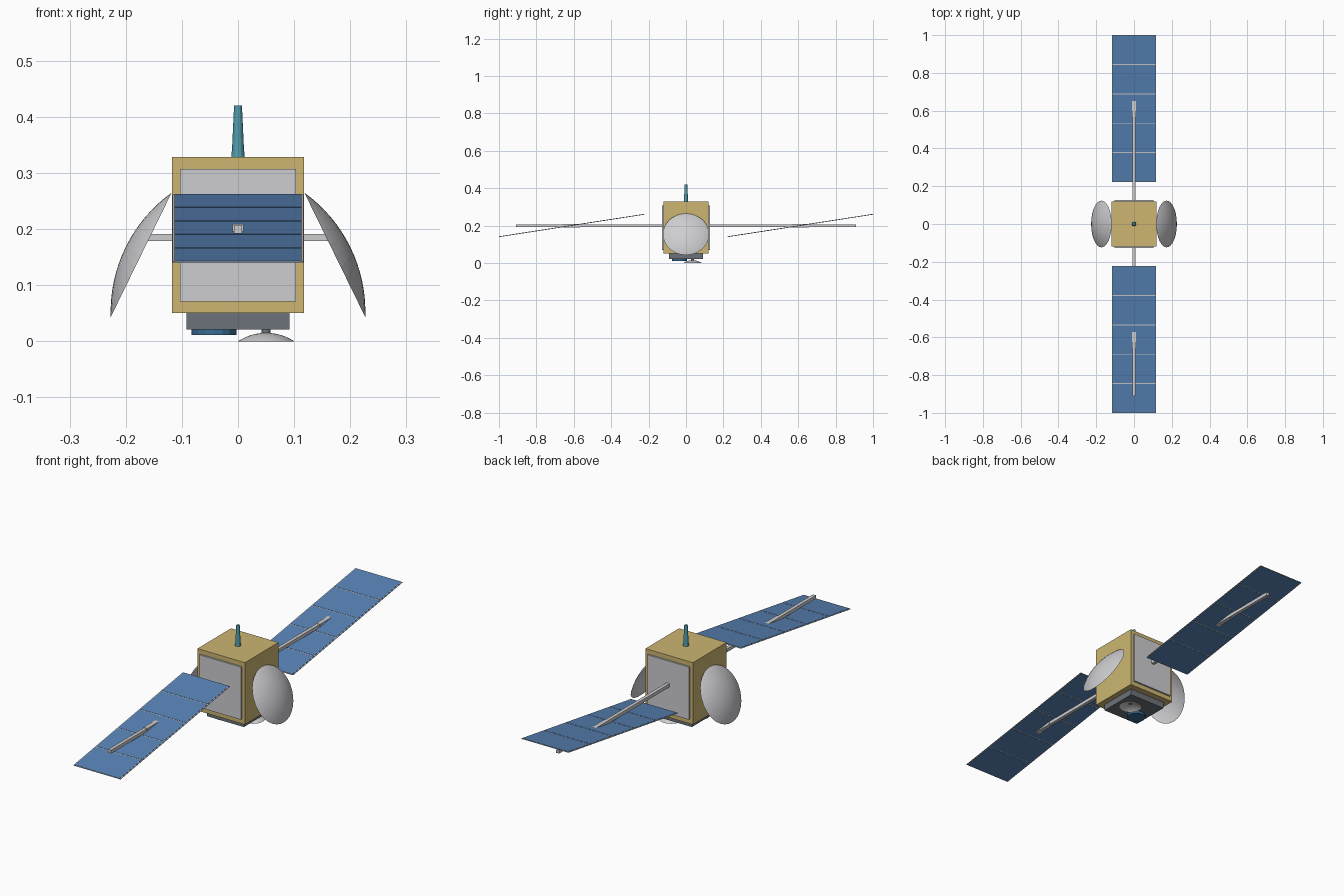
import bpy, bmesh, math
from mathutils import Vector, Matrix

cube = bpy.data.objects.get("Cube")
if cube:
    bpy.data.objects.remove(cube, do_unlink=True)


def material(name, rgb):
    lin = [((c / 255 + 0.055) / 1.055) ** 2.4 for c in rgb] + [1.0]
    m = bpy.data.materials.new(name)
    m.use_nodes = True
    m.diffuse_color = lin
    m.node_tree.nodes["Principled BSDF"].inputs["Base Color"].default_value = lin
    return m


GOLD = material("gold foil", (205, 182, 114))
WHITE = material("light grey", (206, 206, 209))
DARK = material("dark grey", (108, 114, 122))
CELL = material("solar blue", (87, 131, 181))
TEAL = material("antenna teal", (82, 155, 172))
LENS = material("sensor blue", (58, 108, 146))


def finish(name, bm, mat, matrix=Matrix()):
    bm.transform(matrix)
    bmesh.ops.recalc_face_normals(bm, faces=bm.faces)
    mesh = bpy.data.meshes.new(name)
    bm.to_mesh(mesh)
    bm.free()
    mesh.materials.append(mat)
    ob = bpy.data.objects.new(name, mesh)
    bpy.context.collection.objects.link(ob)
    return ob


def box(name, centre, size, mat, tilt=0.0):
    bm = bmesh.new()
    bmesh.ops.create_cube(bm, size=1)
    m = Matrix.Translation(centre) @ Matrix.Rotation(tilt, 4, 'X') @ Matrix.Diagonal((*size, 1))
    return finish(name, bm, mat, m)


def cone(name, base, r1, r2, height, mat, sides=12):
    bm = bmesh.new()
    bmesh.ops.create_cone(bm, cap_ends=True, segments=sides, radius1=r1, radius2=r2, depth=height)
    return finish(name, bm, mat, Matrix.Translation(Vector(base) + Vector((0, 0, height / 2))))


def dish(name, centre, radius, depth, tilt, mat):
    """Open bowl: an arc profile spun around its axis, rim at the centre point."""
    bm = bmesh.new()
    ball = (radius ** 2 + depth ** 2) / (2 * depth)
    half = math.asin(radius / ball)
    steps = 8
    arc = [bm.verts.new((ball * math.sin(half * i / steps), 0,
                         ball * math.cos(half * i / steps) - ball + depth))
           for i in range(steps + 1)]
    edges = [bm.edges.new(pair) for pair in zip(arc, arc[1:])]
    bmesh.ops.spin(bm, geom=arc + edges, cent=(0, 0, 0), axis=(0, 0, 1),
                   angle=math.tau, steps=32, use_merge=True)
    bmesh.ops.remove_doubles(bm, verts=bm.verts, dist=0.0001)
    return finish(name, bm, mat, Matrix.Translation(centre) @ Matrix.Rotation(tilt, 4, 'Y'))


# Main body with a cover plate on the front and back
box("body", (0, 0, 0.189), (0.236, 0.238, 0.278), GOLD)
for side, label in ((-1, "front"), (1, "back")):
    box(label + "_cover", (0, side * 0.122, 0.189), (0.206, 0.01, 0.236), WHITE)

# Base with sensor and small dish
box("base", (0, 0, 0.036), (0.184, 0.18, 0.03), DARK)
cone("base_sensor", (-0.043, -0.035, 0.011), 0.04, 0.04, 0.012, LENS, 16)
dish("base_dish", (0.05, 0.035, 0), 0.05, 0.015, 0, WHITE)
cone("base_dish_stem", (0.05, 0.035, 0.013), 0.008, 0.008, 0.012, DARK)

# Top antenna
cone("antenna_collar", (0, 0, 0.328), 0.012, 0.011, 0.012, TEAL)
cone("antenna", (0, 0, 0.335), 0.011, 0.007, 0.085, TEAL)

# Side dishes on short arms
for side, label in ((1, "left"), (-1, "right")):
    dish(label + "_dish", (side * 0.1725, 0, 0.154), 0.1235, 0.031,
         side * math.radians(63.9), WHITE)
    box(label + "_dish_arm", (side * 0.15, 0, 0.185), (0.07, 0.012, 0.012), WHITE)

# Solar wings: boom, hub, tilted frame and five cells
length, wing_y, wing_z, count = 0.786, 0.6115, 0.201, 5
tilt = math.atan2(0.12, 0.777)
along = Vector((0, math.cos(tilt), math.sin(tilt)))
pitch = length / count
for side, label in ((-1, "front"), (1, "back")):
    centre = Vector((0, side * wing_y, wing_z))
    box(label + "_boom", (0, side * 0.515, 0.2), (0.015, 0.79, 0.015), WHITE)
    box(label + "_boom_hub", (0, side * wing_y, 0.2), (0.019, 0.09, 0.018), WHITE)
    box(label + "_wing_frame", centre, (0.234, length, 0.002), WHITE, tilt)
    for i in range(count):
        at = centre + along * (pitch * (i - (count - 1) / 2))
        box(f"{label}_cell_{i + 1}", at, (0.226, pitch - 0.005, 0.004), CELL, tilt)
